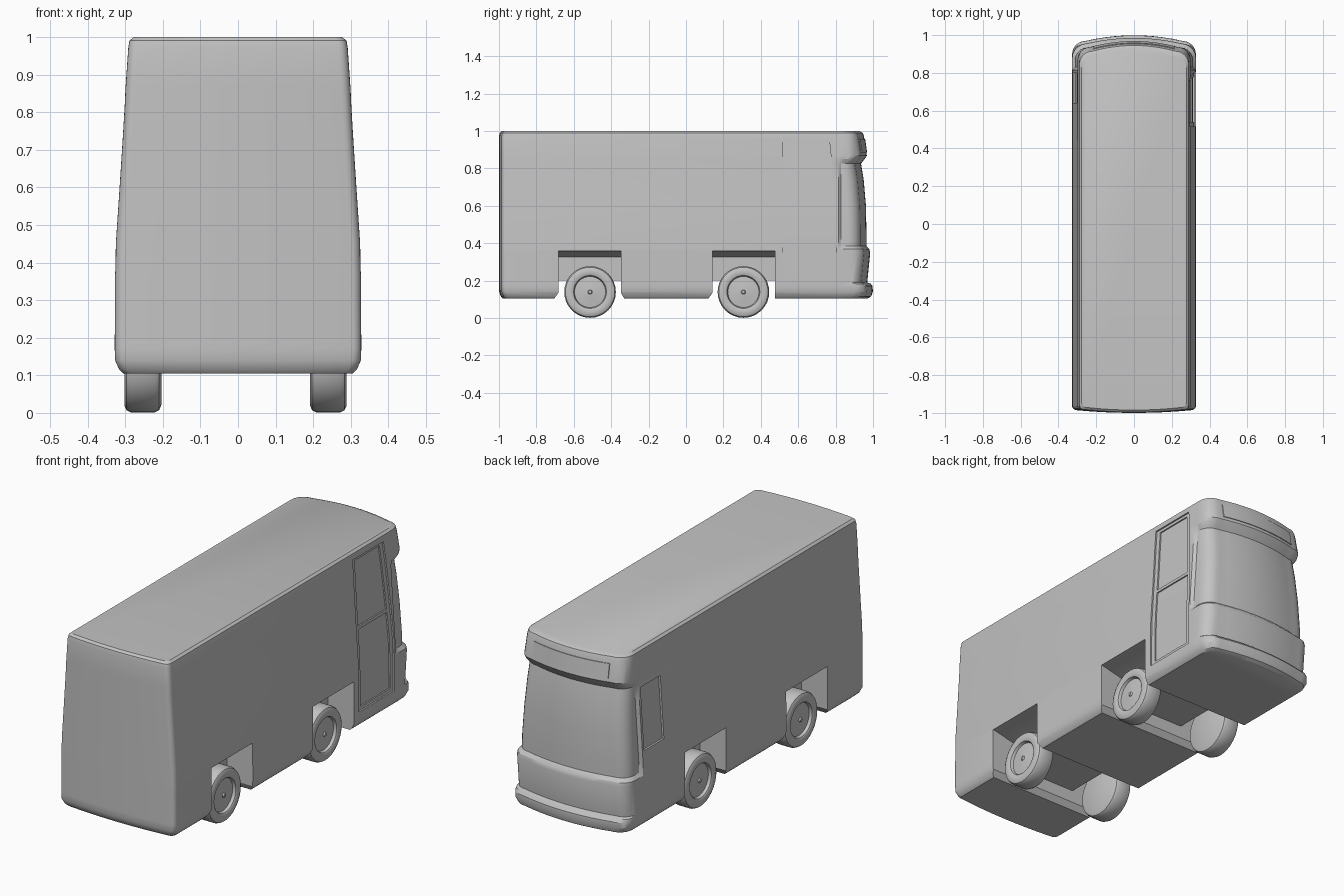
import bpy, bmesh, math

if "Cube" in bpy.data.objects:
    bpy.data.objects.remove(bpy.data.objects["Cube"])

GREY = bpy.data.materials.new("plain_grey")
GREY.diffuse_color = (0.55, 0.55, 0.55, 1)
GREY.use_nodes = True
GREY.node_tree.nodes["Principled BSDF"].inputs["Base Color"].default_value = GREY.diffuse_color

# Body levels: z, rear y, front y, half width, windscreen inset
LEVELS = [
    (0.105, -0.980, 0.972, 0.305, 0), (0.115, -0.990, 0.990, 0.316, 0),
    (0.140, -0.999, 0.999, 0.327, 0), (0.170, -1.000, 0.998, 0.328, 0),
    (0.183, -1.000, 0.988, 0.328, 0), (0.190, -1.000, 0.969, 0.328, 0),
    (0.350, -1.000, 0.985, 0.327, 0), (0.368, -1.000, 0.980, 0.327, 0),
    (0.385, -1.000, 0.965, 0.326, 0.013), (0.450, -1.000, 0.965, 0.325, 0.013),
    (0.600, -1.000, 0.962, 0.315, 0.013), (0.740, -1.000, 0.950, 0.306, 0.013),
    (0.825, -1.000, 0.936, 0.301, 0.013), (0.850, -1.000, 0.955, 0.300, 0),
    (0.868, -1.000, 0.967, 0.299, 0), (0.970, -1.000, 0.952, 0.292, 0),
    (0.990, -0.996, 0.945, 0.289, 0), (1.000, -0.985, 0.925, 0.277, 0)]
REAR_R, FRONT_R, REAR_BOW, FRONT_BOW = 0.025, 0.07, 0.014, 0.03


def level_at(z, k):
    for a, b in zip(LEVELS, LEVELS[1:]):
        if a[0] <= z <= b[0]:
            return a[k] + (b[k] - a[k]) * (z - a[0]) / (b[0] - a[0])
    return LEVELS[-1][k]


def make(name, bm):
    bmesh.ops.recalc_face_normals(bm, faces=bm.faces)
    me = bpy.data.meshes.new(name)
    bm.to_mesh(me)
    bm.free()
    me.materials.append(GREY)
    ob = bpy.data.objects.new(name, me)
    bpy.context.collection.objects.link(ob)
    return ob


def select(ob):
    bpy.ops.object.select_all(action='DESELECT')
    ob.select_set(True)
    bpy.context.view_layer.objects.active = ob


def smooth(ob, angle=28):
    select(ob)
    bpy.ops.object.shade_smooth_by_angle(angle=math.radians(angle))


def loft(bm, rings, cap=True):
    vs = [[bm.verts.new(p) for p in r] for r in rings]
    n = len(vs[0])
    for a, b in zip(vs, vs[1:]):
        for i in range(n):
            bm.faces.new((a[i], a[(i + 1) % n], b[(i + 1) % n], b[i]))
    if cap:
        bm.faces.new(vs[0])
        bm.faces.new(vs[-1])


def cut(ob, cutter):
    cutter.hide_render = True
    mod = ob.modifiers.new("cut", 'BOOLEAN')
    mod.operation, mod.solver, mod.object = 'DIFFERENCE', 'EXACT', cutter
    select(ob)
    bpy.ops.object.modifier_apply(modifier=mod.name)
    bpy.data.objects.remove(cutter)


def body_ring(z, yr, yf, hw, inset):
    """Rounded plan outline at one height."""
    half = []
    for i in range(5):
        t = i / 4
        half.append((t * (hw - REAR_R), yr + REAR_BOW * t * t))
    for i in range(1, 6):
        a = math.radians(-90 + 18 * i)
        half.append((hw - REAR_R + REAR_R * math.cos(a),
                     yr + REAR_BOW + REAR_R * (1 + math.sin(a))))
    half.append((hw, 0.815))
    wf = hw - inset
    half.append((wf, 0.83))
    for i in range(7):
        a = math.radians(15 * i)
        half.append((wf - FRONT_R + FRONT_R * math.cos(a),
                     yf - FRONT_BOW - FRONT_R * (1 - math.sin(a))))
    for i in range(4, -1, -1):
        t = i / 5
        half.append((t * (wf - FRONT_R), yf - FRONT_BOW * t * t))
    left = [(-x, y) for x, y in reversed(half[1:-1])]
    return [(x, y, z) for x, y in half + left]


bm = bmesh.new()
loft(bm, [body_ring(*lv) for lv in LEVELS])
body = make("bus_body", bm)


# Wheel wells: open below the floor, pockets at each side
def well_cutter(y0, y1, flare0, flare1):
    bm = bmesh.new()
    upper = [(-0.5, 0.135), (-0.5, 0.36), (-0.318, 0.357), (-0.18, 0.325), (-0.18, 0.2),
             (0.18, 0.2), (0.18, 0.325), (0.318, 0.357), (0.5, 0.36), (0.5, 0.135)]
    ends = []
    for y, f in ((y0, -flare0), (y1, flare1)):
        up = [bm.verts.new((x, y, z)) for x, z in upper]
        low = [bm.verts.new((x, y + f, 0.1)) for x in (0.5, -0.5)]
        bm.faces.new(up)
        bm.faces.new((up[-1], low[0], low[1], up[0]))
        ends.append(up + low)
    a, b = ends
    for i in range(len(a)):
        j = (i + 1) % len(a)
        bm.faces.new((a[i], a[j], b[j], b[i]))
    return make("well_cutter", bm)


cut(body, well_cutter(-0.682, -0.348, 0.025, 0.02))
cut(body, well_cutter(0.142, 0.475, 0.025, 0.0))


# Recesses that follow the sloping side wall; rows are (z, y0, y1)
def side_cutter(rows, depth, side):
    bm = bmesh.new()
    rings = []
    for z, y0, y1 in rows:
        xi, xo = level_at(z, 3) - depth, 0.4
        rings.append([(side * x, y, z) for x, y in
                      ((xi, y0), (xi, y1), (xo, y1), (xo, y0))])
    loft(bm, rings)
    return make("side_cutter", bm)


def door_rows(z0, z1, margin):
    rows = []
    for z in [z0] + [v for v in (0.35, 0.45, 0.6, 0.74, 0.86) if z0 < v < z1] + [z1]:
        edge = 0.805 - 0.04 * max(0, (z - 0.4) / 0.56) ** 1.6
        rows.append((z, 0.515 + margin, edge - margin))
    return rows


cut(body, side_cutter(door_rows(0.187, 0.96, 0), 0.008, 1))
cut(body, side_cutter(door_rows(0.205, 0.597, 0.025), 0.015, 1))
cut(body, side_cutter(door_rows(0.613, 0.945, 0.025), 0.015, 1))
cut(body, side_cutter([(z, 0.64, 0.80) for z in (0.49, 0.6, 0.74, 0.81)], 0.01, -1))
smooth(body)

# Destination panel on the brow above the windscreen
bm = bmesh.new()
rings = []
for i in range(13):
    x = -0.215 + 0.43 * i / 12
    ring = []
    for z, off in ((0.885, -0.005), (0.885, 0.004), (0.958, 0.004), (0.958, -0.005)):
        t = x / (level_at(z, 3) - FRONT_R)
        ring.append((x, level_at(z, 2) - FRONT_BOW * t * t + off, z))
    rings.append(ring)
loft(bm, rings)
smooth(make("front_sign_panel", bm))

# Wheels: turned profile of (radius, distance from inner face)
TYRE = [(0.118, 0), (0.132, 0.006), (0.138, 0.018), (0.138, 0.08), (0.132, 0.092),
        (0.12, 0.098), (0.094, 0.098), (0.088, 0.094), (0.083, 0.08), (0.012, 0.087),
        (0.008, 0.094)]


def wheel(name, x_in, side, y):
    bm = bmesh.new()
    n = 32
    loft(bm, [[(x_in + side * d, y + r * math.cos(2 * math.pi * i / n),
                0.139 + r * math.sin(2 * math.pi * i / n)) for i in range(n)]
              for r, d in TYRE])
    smooth(make(name, bm), 35)


for label, y in (("rear", -0.513), ("front", 0.307)):
    wheel(label + "_left_wheel", -0.204, -1, y)
    wheel(label + "_right_wheel", 0.191, 1, y)
